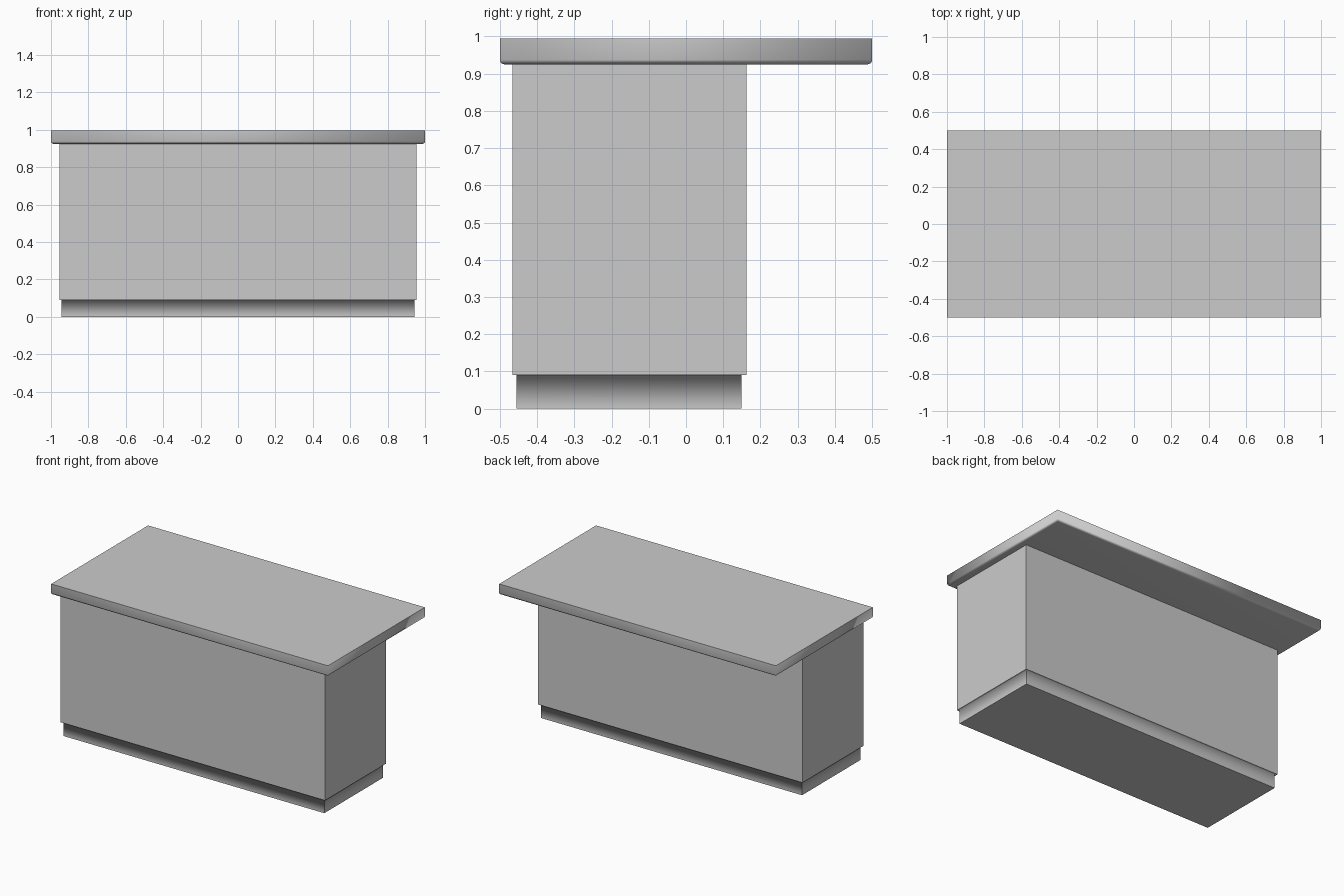
import bpy, bmesh, math

cube = bpy.data.objects.get("Cube")
if cube:
    bpy.data.objects.remove(cube, do_unlink=True)

# One plain grey for everything
grey = bpy.data.materials.new("light grey")
grey.use_nodes = True
colour = (0.6, 0.6, 0.6, 1)
grey.diffuse_color = colour
grey.node_tree.nodes["Principled BSDF"].inputs["Base Color"].default_value = colour


def loft(name, rings, is_sharp):
    """Skin rectangles (half width, front, back, height) from the bottom up."""
    bm = bmesh.new()
    loops = []
    for hx, y0, y1, z in rings:
        corners = ((-hx, y0), (hx, y0), (hx, y1), (-hx, y1))
        loops.append([bm.verts.new((x, y, z)) for x, y in corners])
    for low, high in zip(loops, loops[1:]):
        for i in range(4):
            j = (i + 1) % 4
            bm.faces.new((low[i], low[j], high[j], high[i]))
    bm.faces.new(loops[0][::-1])
    bm.faces.new(loops[-1])
    bmesh.ops.recalc_face_normals(bm, faces=bm.faces)
    for face in bm.faces:
        face.smooth = True
    for edge in bm.edges:
        edge.smooth = not is_sharp(*(v.co for v in edge.verts))
    mesh = bpy.data.meshes.new(name)
    bm.to_mesh(mesh)
    bm.free()
    mesh.materials.append(grey)
    obj = bpy.data.objects.new(name, mesh)
    bpy.context.collection.objects.link(obj)
    return obj


# Cabinet with a recessed plinth; only the seam under the ledge is soft
KICK, UNDER, TOP = 0.09, 0.925, 0.995
body = (0.955, -0.466, 0.162)
plinth = (0.943, -0.456, 0.149)


def cabinet_sharp(a, b):
    seam = all(abs(v.z - KICK) < 1e-4 and abs(v.x) < 0.95 for v in (a, b))
    return not seam


loft("cabinet",
     [(*plinth, 0), (*plinth, KICK), (*body, KICK), (*body, UNDER)],
     cabinet_sharp)

# Worktop with rounded lower edges and a crisp upper edge
R, STEPS = 0.012, 4
rings = []
for k in range(STEPS + 1):
    t = k / STEPS * math.pi / 2
    inset = R * (1 - math.sin(t))
    rings.append((1 - inset, inset - 0.5, 0.5 - inset,
                  UNDER + R * (1 - math.cos(t))))
rings.append((1, -0.5, 0.5, TOP))
loft("worktop", rings, lambda a, b: min(a.z, b.z) > TOP - 1e-4)
